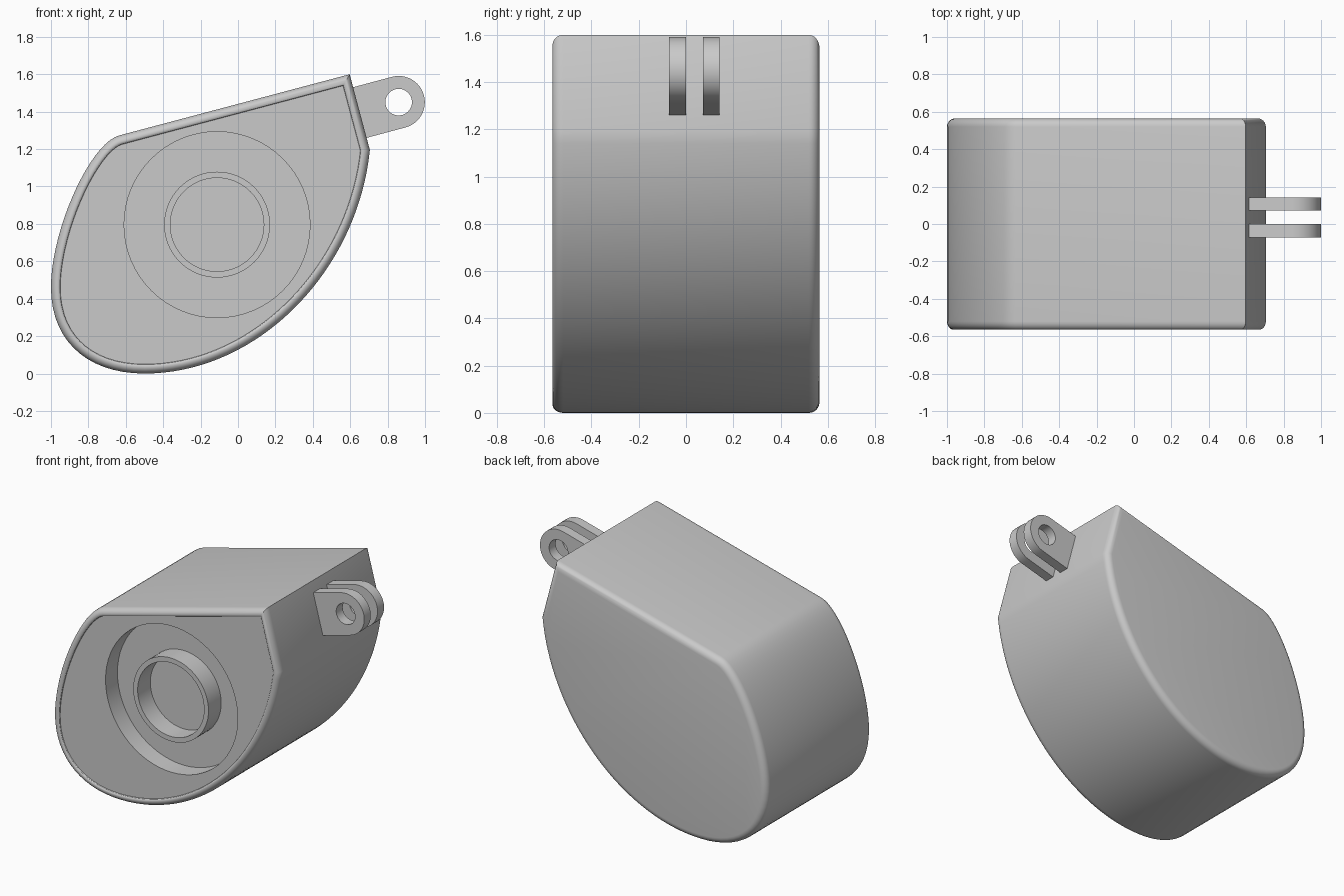
import bpy
import bmesh
from math import sin, cos, pi, atan2, radians
from mathutils import Vector
from mathutils.geometry import interpolate_bezier

default = bpy.data.objects.get("Cube")
if default:
    bpy.data.objects.remove(default, do_unlink=True)

grey = bpy.data.materials.new("plain grey")
grey.use_nodes = True
GREY = (0.59, 0.59, 0.59, 1)
grey.diffuse_color = GREY
grey.node_tree.nodes["Principled BSDF"].inputs["Base Color"].default_value = GREY

HALF = 0.565          # half of the body depth
FILLET = 0.045
CREST = 0.036         # inset of the front rim's highest line
RIM = 0.05            # inset of the front panel
LIP = 0.012           # front panel sits slightly behind the rim
FLOOR = -HALF + 0.14  # bottom of the round recess
HUB = Vector((-0.112, 0.796))


def loft(name, loops, cyclic=False):
    """Join equal loops of (x, z) points at given y; cap the ends or close round."""
    bm = bmesh.new()
    rings = [[bm.verts.new((p[0], y, p[1])) for p in pts] for pts, y in loops]
    pairs = list(zip(rings, rings[1:]))
    if cyclic:
        pairs.append((rings[-1], rings[0]))
    else:
        bm.faces.new(rings[0])
        bm.faces.new(rings[-1])
    n = len(rings[0])
    for a, b in pairs:
        for i in range(n):
            j = (i + 1) % n
            bm.faces.new((a[i], a[j], b[j], b[i]))
    bmesh.ops.recalc_face_normals(bm, faces=bm.faces)
    mesh = bpy.data.meshes.new(name)
    bm.to_mesh(mesh)
    bm.free()
    mesh.materials.append(grey)
    obj = bpy.data.objects.new(name, mesh)
    bpy.context.collection.objects.link(obj)
    return obj


def activate(obj):
    bpy.ops.object.select_all(action='DESELECT')
    obj.select_set(True)
    bpy.context.view_layer.objects.active = obj


def smooth(obj):
    activate(obj)
    bpy.ops.object.shade_smooth_by_angle(angle=radians(32))


def circle(radius, steps=64):
    return [HUB + radius * Vector((cos(2 * pi * i / steps), sin(2 * pi * i / steps)))
            for i in range(steps)]


def inset(pts, d):
    """Mitred inward offset of a clockwise outline."""
    out = []
    for i, p in enumerate(pts):
        a = (p - pts[i - 1]).normalized()
        b = (pts[(i + 1) % len(pts)] - p).normalized()
        na, nb = Vector((a.y, -a.x)), Vector((b.y, -b.x))
        out.append(p + (na + nb) * d / (1 + na.dot(nb)))
    return out


# Body outline: straight top and hinge side, curved belly and nose
peak, chin = Vector((0.597, 1.6)), Vector((0.705, 1.195))
low, nose, brow = Vector((-0.5, 0)), Vector((-1, 0.46)), Vector((-0.635, 1.273))
curves = [(chin, (0.64, 0.55), (0.11, 0), low, 36),
          (low, (-0.8, 0), (-1, 0.17), nose, 16),
          (nose, (-1, 0.77), (-0.79, 1.232), brow, 20)]
outline = [peak]
for a, ha, hb, b, steps in curves:
    outline += interpolate_bezier(a, Vector(ha), Vector(hb), b, steps)[:-1]
outline = [Vector(p[:2]) for p in outline] + [brow]


def fillet(width):
    """Quarter round from the side wall (t = 0) to the end face."""
    return [(width * (1 - cos(t)), HALF - FILLET * (1 - sin(t)))
            for t in (pi / 2 * i / 6 for i in range(7))]


# Body: rounded back edge, and a rounded front rim that dips to the panel
back = [(inset(outline, d), y) for d, y in fillet(FILLET)]
front = [(inset(outline, d), -y) for d, y in reversed(fillet(CREST))]
dip = [(inset(outline, CREST + (RIM - CREST) * sin(t)), -HALF + LIP * (1 - cos(t)))
       for t in (pi / 2, pi / 3, pi / 6)]
body = loft("body", dip + front + back)

# Round recess in the front panel
cutter = loft("recess_cutter", [(circle(0.497), -HALF - 0.1), (circle(0.497), FLOOR)])
cutter.hide_render = True
activate(body)
cut = body.modifiers.new("recess", 'BOOLEAN')
cut.operation = 'DIFFERENCE'
cut.solver = 'EXACT'
cut.object = cutter
bpy.ops.object.modifier_apply(modifier=cut.name)
bpy.data.objects.remove(cutter, do_unlink=True)
smooth(body)

# Thin ring standing in the recess
ring_y, root_y = -HALF + 0.004, FLOOR + 0.01
smooth(loft("recess_ring", [(circle(0.283), ring_y), (circle(0.283), root_y),
                            (circle(0.25), root_y), (circle(0.25), ring_y)], True))

# Hinge lugs: round-ended plates with a hole, tilted square to the hinge side
R, HOLE, TAIL = 0.14, 0.071, 0.23
pin = Vector((0.859, 1.451))
tilt = radians(15)
along, across = Vector((cos(tilt), sin(tilt))), Vector((-sin(tilt), cos(tilt)))
corner = atan2(R, -TAIL)
angles = sorted([-pi + 2 * pi * i / 48 for i in range(48)] + [corner, -corner])


def reach(t):
    if cos(t) >= 0:
        return R
    return min(R / max(abs(sin(t)), 1e-6), TAIL / max(-cos(t), 1e-6))


def lug_loop(radius):
    return [pin + radius(t) * (cos(t) * along + sin(t) * across) for t in angles]


outer, hole = lug_loop(reach), lug_loop(lambda t: HOLE)
for name, y0 in (("front_hinge_lug", -0.071), ("back_hinge_lug", 0.072)):
    y1 = y0 + 0.07
    smooth(loft(name, [(outer, y0), (outer, y1), (hole, y1), (hole, y0)], True))
